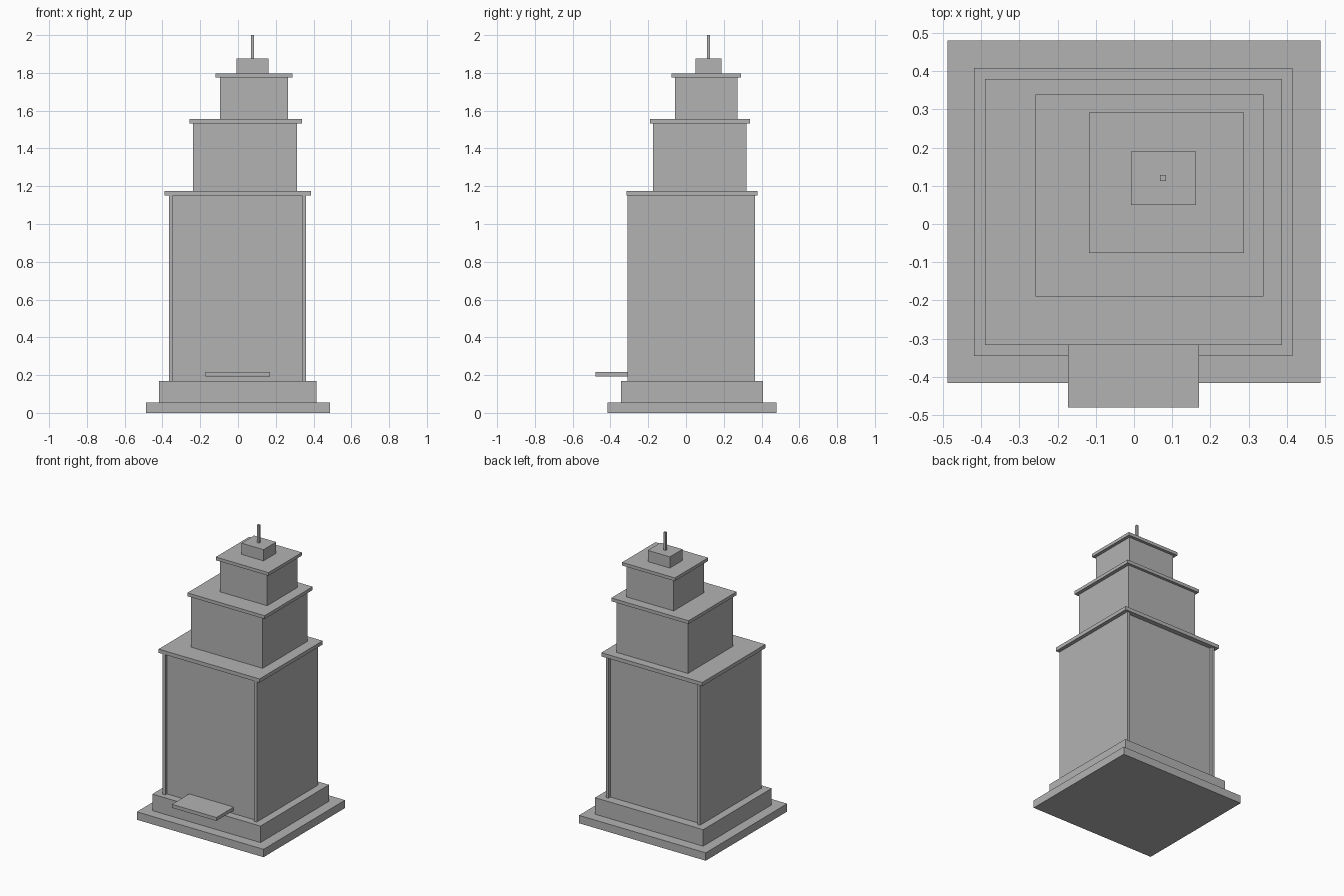
import bpy

stone = bpy.data.materials.new("grey_stone")
stone.diffuse_color = (0.45, 0.45, 0.45, 1.0)


def block(name, x, y, z):
    """Box between the given (low, high) limits on each axis."""
    limits = (x, y, z)
    bpy.ops.mesh.primitive_cube_add(size=1, location=[(a + b) / 2 for a, b in limits])
    obj = bpy.context.object
    obj.name = name
    obj.scale = [b - a for a, b in limits]
    bpy.ops.object.transform_apply(location=False, rotation=False, scale=True)
    obj.data.materials.append(stone)
    return obj


# Stepped base
block("base_slab", (-0.488, 0.488), (-0.416, 0.48), (0, 0.055))
block("podium", (-0.418, 0.415), (-0.345, 0.408), (0.055, 0.17))

# Main shaft: side walls stand slightly proud of the front and back walls
block("main_wall", (-0.344, 0.34), (-0.29, 0.345), (0.17, 1.15))
for name, x in (("left_wall", (-0.364, -0.344)), ("right_wall", (0.34, 0.361))):
    block(name, x, (-0.309, 0.366), (0.17, 1.15))

# Entrance canopy
block("entrance_canopy", (-0.173, 0.17), (-0.48, -0.29), (0.192, 0.216))

# Offset upper tiers
block("middle_tier", (-0.239, 0.313), (-0.175, 0.32), (1.176, 1.532))
block("top_tier", (-0.096, 0.266), (-0.059, 0.272), (1.555, 1.776))

# Roof ledges
block("main_ledge", (-0.39, 0.387), (-0.316, 0.379), (1.15, 1.176))
block("middle_ledge", (-0.257, 0.338), (-0.19, 0.339), (1.532, 1.555))
block("top_ledge", (-0.118, 0.288), (-0.076, 0.292), (1.776, 1.798))

# Roof house and mast
block("roof_house", (-0.008, 0.162), (0.05, 0.189), (1.798, 1.876))
block("mast", (0.068, 0.084), (0.112, 0.128), (1.876, 2.0))
